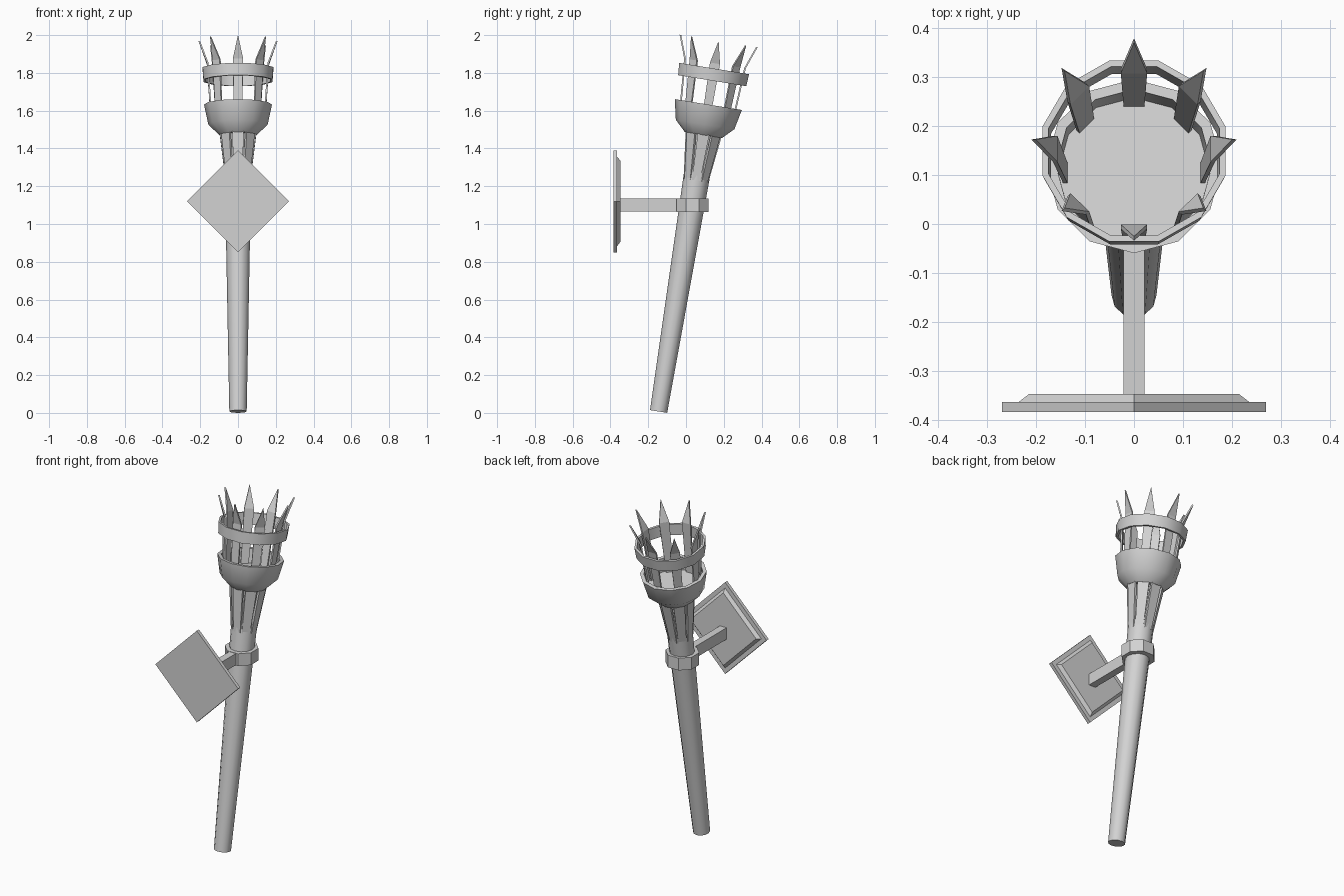
import bpy, bmesh
from math import sin, cos, pi, radians
from mathutils import Matrix, Vector

cube = bpy.data.objects.get("Cube")
if cube:
    bpy.data.objects.remove(cube, do_unlink=True)

grey = bpy.data.materials.new("plain grey")
grey.use_nodes = True
grey.diffuse_color = (0.65, 0.65, 0.65, 1)
grey.node_tree.nodes["Principled BSDF"].inputs["Base Color"].default_value = (0.65, 0.65, 0.65, 1)

# The torch leans back along this tilted frame
TILT = Matrix.Translation((0, -0.145, 0.0075)) @ Matrix.Rotation(radians(-9.2), 4, 'X')


def finish(name, bm, matrix, smooth=False):
    bmesh.ops.remove_doubles(bm, verts=bm.verts, dist=0.0001)
    bmesh.ops.recalc_face_normals(bm, faces=bm.faces)
    mesh = bpy.data.meshes.new(name)
    bm.to_mesh(mesh)
    bm.free()
    mesh.materials.append(grey)
    obj = bpy.data.objects.new(name, mesh)
    bpy.context.collection.objects.link(obj)
    obj.matrix_world = matrix
    if smooth:
        bpy.ops.object.select_all(action='DESELECT')
        obj.select_set(True)
        bpy.context.view_layer.objects.active = obj
        bpy.ops.object.shade_smooth_by_angle(angle=radians(35))
    return obj


def lathe(name, profile, matrix, sides=12, turn=0.0, closed=False, smooth=True):
    """Revolve (radius, height) points; open profiles get end caps."""
    bm = bmesh.new()
    rings = []
    for r, h in profile:
        angles = [turn + 2 * pi * i / sides for i in range(sides)]
        rings.append([bm.verts.new((r * cos(a), r * sin(a), h)) for a in angles])
    pairs = list(zip(rings, rings[1:]))
    if closed:
        pairs.append((rings[-1], rings[0]))
    else:
        bm.faces.new(rings[0])
        bm.faces.new(rings[-1])
    for low, high in pairs:
        for i in range(sides):
            j = (i + 1) % sides
            bm.faces.new((low[i], low[j], high[j], high[i]))
    return finish(name, bm, matrix, smooth)


def blades(name, path, thick, count=8):
    """Ring of flat slats; path holds (height, radius, half width)."""
    bm = bmesh.new()
    for k in range(count):
        spin = Matrix.Rotation(2 * pi * k / count, 3, 'Z')
        sections = []
        for h, r, w in path:
            corners = ((r - thick / 2, -w), (r + thick / 2, -w),
                       (r + thick / 2, w), (r - thick / 2, w))
            sections.append([bm.verts.new(spin @ Vector((x, y, h))) for x, y in corners])
        bm.faces.new(sections[0])
        bm.faces.new(sections[-1])
        for low, high in zip(sections, sections[1:]):
            for i in range(4):
                j = (i + 1) % 4
                bm.faces.new((low[i], low[j], high[j], high[i]))
    return finish(name, bm, TILT)


# Torch body
lathe("shaft", [(0.046, 0), (0.074, 1.49)], TILT)
blades("neck_staves", [(1.238, 0.06, 0.022), (1.5, 0.092, 0.031)], 0.012)
lathe("bowl", [(0.1, 1.483), (0.157, 1.539), (0.18, 1.646), (0.159, 1.646), (0.155, 1.565)], TILT)

# Open basket
blades("basket_spikes", [(1.555, 0.14, 0.021), (1.867, 0.161, 0.027), (1.987, 0.205, 0)], 0.009)
lathe("basket_ring", [(0.189, 1.774), (0.194, 1.839), (0.181, 1.839), (0.176, 1.774)],
      TILT, turn=pi / 12, closed=True)

# Wall bracket
lathe("collar", [(0.092, -0.036), (0.092, 0.036)], Matrix.Translation((0, 0.034, 1.1)),
      sides=8, turn=pi / 8, smooth=False)
bm = bmesh.new()
bmesh.ops.create_cube(bm, size=1, matrix=Matrix.Diagonal((0.043, 0.32, 0.068, 1)))
finish("bracket_arm", bm, Matrix.Translation((0, -0.2, 1.1)))
lathe("wall_plate", [(0.27, 0), (0.27, 0.02), (0.236, 0.02), (0.214, 0.037)],
      Matrix.Translation((0, -0.384, 1.12)) @ Matrix.Rotation(radians(-90), 4, 'X'),
      sides=4, smooth=False)
